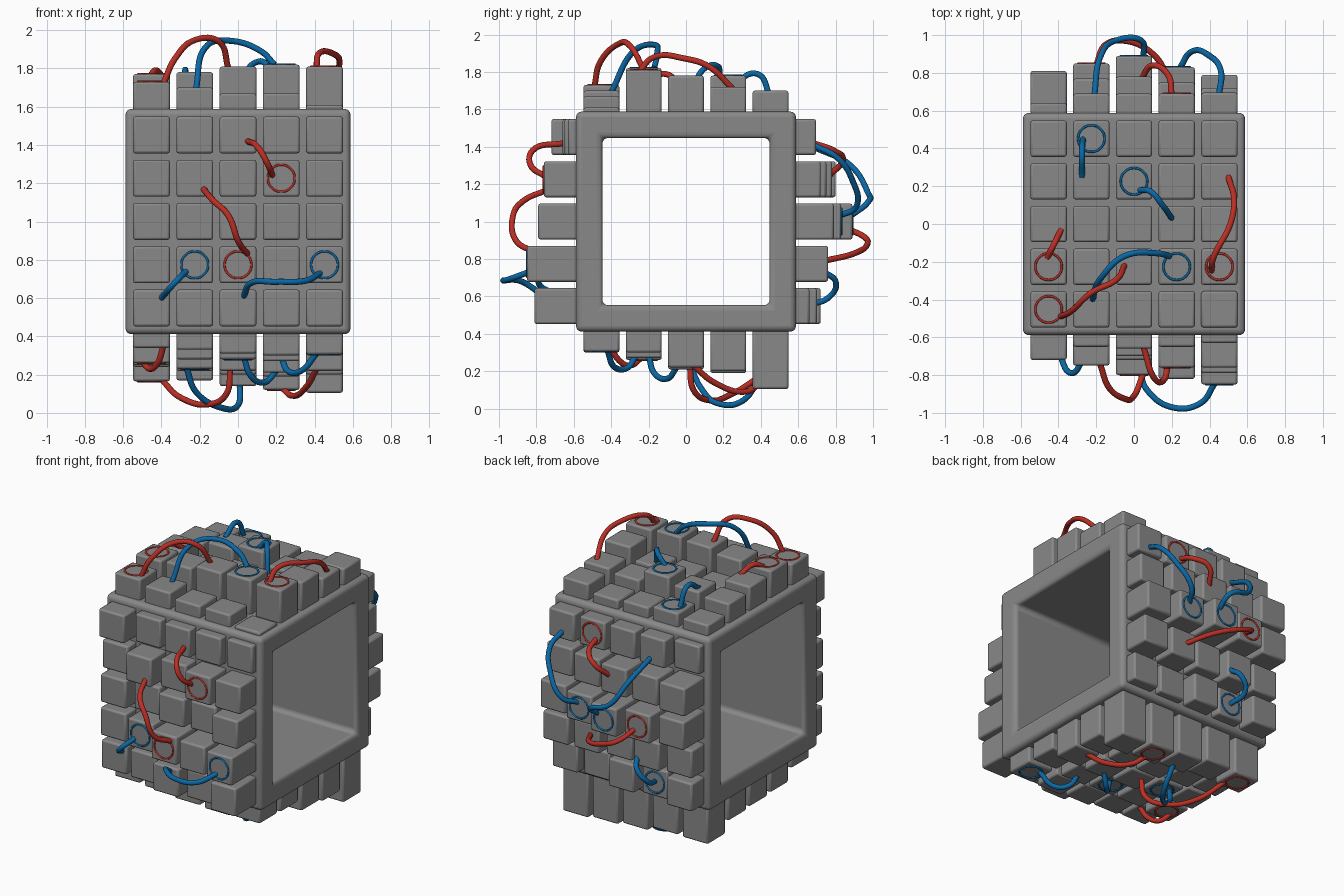
import bpy, bmesh, math
from mathutils import Vector, Matrix

if "Cube" in bpy.data.objects:
    bpy.data.objects.remove(bpy.data.objects["Cube"])


def material(name, rgb):
    m = bpy.data.materials.new(name)
    m.diffuse_color = (*rgb, 1)
    m.use_nodes = True
    m.node_tree.nodes["Principled BSDF"].inputs["Base Color"].default_value = m.diffuse_color
    return m


GREY = material("grey", (0.25, 0.25, 0.25))
RED = material("red", (0.50, 0.028, 0.018))
BLUE = material("blue", (0.003, 0.14, 0.38))
GRID = [-0.452, -0.226, 0, 0.226, 0.452]
HALF = 0.588


# Map (across, along, depth) on one face of the tube to world space
def place(face, a, b, d):
    return Vector({"front": (a, -d, b), "back": (a, d, b)}.get(face, (a, b, d)))


def finish(name, bm, mat, width, segments):
    bmesh.ops.recalc_face_normals(bm, faces=bm.faces)
    me = bpy.data.meshes.new(name)
    bm.to_mesh(me)
    bm.free()
    ob = bpy.data.objects.new(name, me)
    bpy.context.collection.objects.link(ob)
    me.materials.append(mat)
    bev = ob.modifiers.new("rounded_edges", "BEVEL")
    bev.width = width
    bev.segments = segments
    bpy.ops.object.select_all(action="DESELECT")
    bpy.context.view_layer.objects.active = ob
    ob.select_set(True)
    bpy.ops.object.shade_smooth_by_angle(angle=math.radians(35))
    return ob


# Square tube, open along x
def tube_frame():
    bm = bmesh.new()
    corners = [(-1, -1), (1, -1), (1, 1), (-1, 1)]
    loops = {}
    for side in (-1, 1):
        for half in (HALF, 0.447):
            loops[side, half] = [bm.verts.new((side * HALF, half * y, 1 + half * z))
                                 for y, z in corners]
    pairs = [((-1, HALF), (1, HALF)), ((-1, 0.447), (1, 0.447)),
             ((-1, HALF), (-1, 0.447)), ((1, HALF), (1, 0.447))]
    for p, q in pairs:
        for i in range(4):
            j = (i + 1) % 4
            bm.faces.new((loops[p][i], loops[p][j], loops[q][j], loops[q][i]))
    finish("tube_frame", bm, GREY, 0.03, 4)


# 5 x 5 blocks of varying height on one face
def blocks(face, depths):
    bm = bmesh.new()
    base = {"top": 1.55, "bottom": 0.45}.get(face, 0.55)
    lift = 1 if face in ("front", "back") else 0
    for row, b in zip(depths, GRID):
        for d, a in zip(row, GRID):
            lo = place(face, a - 0.096, b + lift - 0.096, base)
            hi = place(face, a + 0.096, b + lift + 0.096, d)
            size = [abs(s) for s in hi - lo]
            bmesh.ops.create_cube(bm, size=1, matrix=Matrix.Translation((lo + hi) / 2)
                                  @ Matrix.Diagonal((*size, 1)))
    finish(face + "_blocks", bm, GREY, 0.012, 2)


def curve(name, pts, radius, mat, cyclic=False):
    cu = bpy.data.curves.new(name, "CURVE")
    cu.dimensions = "3D"
    cu.bevel_depth = radius
    cu.bevel_resolution = 3
    cu.use_fill_caps = True
    cu.resolution_u = 8
    sp = cu.splines.new("BEZIER")
    sp.bezier_points.add(len(pts) - 1)
    for bp, p in zip(sp.bezier_points, pts):
        bp.co = p
        bp.handle_left_type = bp.handle_right_type = "AUTO"
    sp.use_cyclic_u = cyclic
    cu.materials.append(mat)
    ob = bpy.data.objects.new(name, cu)
    bpy.context.collection.objects.link(ob)


# Each wire: colour, ring column and row, then points (across, along, depth)
def wires(face, depths, items):
    lift = 1 if face in ("front", "back") else 0
    for n, (mat, col, row, pts) in enumerate(items):
        label = f"{face}_{mat.name}"
        curve(f"{label}_wire_{n}", [place(face, *p) for p in pts], 0.016, mat)
        d = depths[row][col]
        ring = [place(face, GRID[col] + 0.07 * math.cos(t * math.pi / 4),
                      GRID[row] + lift + 0.07 * math.sin(t * math.pi / 4), d)
                for t in range(8)]
        curve(f"{label}_ring_{n}", ring, 0.006, mat, True)


# Block depths, rows from low to high z (front, back) or y (top, bottom)
FRONT = [(.69, .70, .78, .74, .81), (.70, .73, .80, .82, .85), (.70, .66, .72, .70, .79),
         (.68, .75, .70, .76, .76), (.72, .65, .66, .65, .63)]
BACK = [(.72, .66, .70, .64, .66), (.72, .75, .72, .75, .76), (.81, .85, .89, .83, .79),
        (.80, .77, .78, .75, .72), (.64, .69, .69, .69, .695)]
TOP = [(1.73, 1.70, 1.67, 1.67, 1.61), (1.77, 1.78, 1.81, 1.82, 1.81),
       (1.75, 1.68, 1.70, 1.70, 1.78), (1.72, 1.74, 1.78, 1.70, 1.72),
       (1.66, 1.68, 1.66, 1.65, 1.70)]
BOTTOM = [(.34, .33, .31, .30, .305), (.26, .28, .28, .27, .30), (.25, .23, .22, .21, .22),
          (.24, .22, .20, .19, .20), (.165, .17, .14, .12, .105)]

tube_frame()
for face, depths in (("front", FRONT), ("back", BACK), ("top", TOP), ("bottom", BOTTOM)):
    blocks(face, depths)

wires("front", FRONT, [
    (RED, 3, 3, [(.18, 1.24, .75), (.155, 1.30, .83), (.11, 1.38, .82), (.05, 1.42, .65)]),
    (RED, 2, 1, [(.05, .83, .79), (0, .90, .91), (-.05, 1.03, .925), (-.13, 1.11, .87),
                 (-.18, 1.17, .74)]),
    (BLUE, 1, 1, [(-.27, .74, .72), (-.33, .68, .79), (-.40, .60, .68)]),
    (BLUE, 4, 1, [(.43, .73, .84), (.35, .69, .95), (.20, .685, .97), (.07, .68, .88),
                  (.03, .61, .77)]),
])
wires("back", BACK, [
    (RED, 3, 4, [(.20, 1.42, .68), (.18, 1.38, .79), (.10, 1.33, .84), (.04, 1.25, .77)]),
    (BLUE, 3, 2, [(.24, 1.03, .82), (.30, 1.08, .91), (.40, 1.22, .89), (.46, 1.34, .81),
                  (.45, 1.41, .68)]),
    (BLUE, 2, 2, [(.05, 1.03, .88), (.04, 1.10, .97), (-.10, 1.16, .97), (-.18, 1.30, .88),
                  (-.21, 1.40, .68)]),
    (RED, 1, 2, [(-.20, .97, .84), (-.15, .92, .95), (-.05, .88, .97), (.10, .83, .90),
                 (.20, .79, .74)]),
    (BLUE, 1, 0, [(-.225, .55, .65), (-.25, .60, .77), (-.19, .68, .80), (-.15, .73, .74)]),
])
wires("top", TOP, [
    (RED, 0, 0, [(-.39, -.49, 1.72), (-.33, -.46, 1.85), (-.22, -.36, 1.95),
                 (-.10, -.30, 1.94), (-.05, -.22, 1.80)]),
    (BLUE, 3, 1, [(.19, -.17, 1.82), (.12, -.155, 1.89), (-.05, -.17, 1.945),
                  (-.17, -.28, 1.91), (-.22, -.40, 1.69)]),
    (RED, 4, 1, [(.41, -.25, 1.80), (.42, -.18, 1.875), (.51, 0, 1.87), (.53, .12, 1.83),
                 (.50, .25, 1.71)]),
    (RED, 0, 1, [(-.46, -.18, 1.76), (-.43, -.12, 1.79), (-.385, -.03, 1.74)]),
    (BLUE, 1, 4, [(-.27, .45, 1.67), (-.275, .38, 1.79), (-.275, .25, 1.73)]),
    (BLUE, 2, 3, [(.03, .18, 1.77), (.09, .17, 1.83), (.15, .10, 1.82), (.20, .03, 1.69)]),
])
wires("bottom", BOTTOM, [
    (BLUE, 4, 0, [(.41, -.42, .31), (.33, -.38, .22), (.26, -.31, .22), (.23, -.27, .28)]),
    (BLUE, 2, 1, [(.03, -.20, .29), (.07, -.17, .19), (.14, -.10, .16), (.20, -.05, .22)]),
    (RED, 3, 4, [(.23, .39, .13), (.28, .32, .09), (.36, .15, .14), (.41, .04, .23)]),
    (BLUE, 1, 2, [(-.27, .02, .24), (-.22, .08, .11), (-.08, .18, .025), (0, .30, .04),
                  (.01, .39, .15)]),
    (RED, 0, 1, [(-.50, -.24, .27), (-.46, -.30, .23), (-.42, -.36, .26), (-.39, -.41, .35)]),
    (RED, 0, 4, [(-.40, .40, .175), (-.30, .25, .08), (-.15, .12, .045), (-.06, .04, .10),
                 (-.04, .02, .23)]),
])
